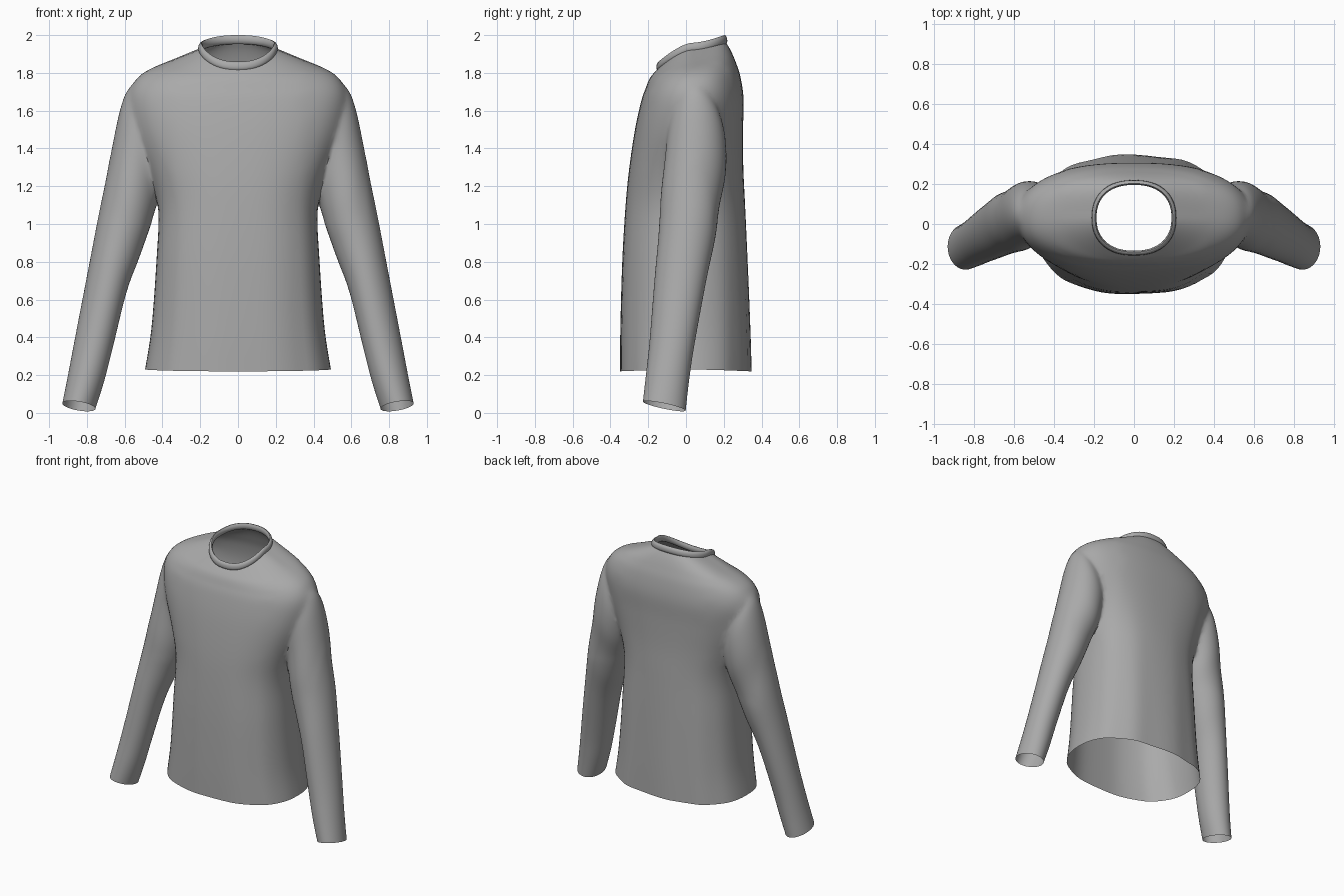
import bpy, bmesh, math

if "Cube" in bpy.data.objects:
    bpy.data.objects.remove(bpy.data.objects["Cube"])

grey = bpy.data.materials.new("grey cloth")
grey.diffuse_color = (0.4, 0.4, 0.4, 1)
grey.use_nodes = True
grey.node_tree.nodes["Principled BSDF"].inputs["Base Color"].default_value = grey.diffuse_color


def spline(rows, steps):
    """Catmull-Rom through rows of numbers."""
    out = []
    for i in range(len(rows) - 1):
        p0, p1 = rows[max(i - 1, 0)], rows[i]
        p2, p3 = rows[i + 1], rows[min(i + 2, len(rows) - 1)]
        for k in range(steps):
            t = k / steps
            out.append([0.5 * (2 * b + (c - a) * t + (2 * a - 5 * b + 4 * c - d) * t * t
                        + (3 * b - a - 3 * c + d) * t ** 3)
                        for a, b, c, d in zip(p0, p1, p2, p3)])
    return out + [list(rows[-1])]


def loft(name, rings, capped=True, closed=False):
    """Skin a list of rings; end caps are fans tagged with slot 1."""
    bm = bmesh.new()
    loops = [[bm.verts.new(p) for p in r] for r in rings]
    n = len(loops[0])
    pairs = list(zip(loops, loops[1:]))
    if closed:
        pairs.append((loops[-1], loops[0]))
    for a, b in pairs:
        for i in range(n):
            j = (i + 1) % n
            bm.faces.new((a[i], a[j], b[j], b[i]))
    if capped:
        for lp in (loops[0], loops[-1]):
            mid = bm.verts.new([sum(v.co[k] for v in lp) / n for k in range(3)])
            for i in range(n):
                bm.faces.new((lp[i], lp[(i + 1) % n], mid)).material_index = 1
    bmesh.ops.recalc_face_normals(bm, faces=bm.faces)
    me = bpy.data.meshes.new(name)
    bm.to_mesh(me)
    bm.free()
    ob = bpy.data.objects.new(name, me)
    bpy.context.collection.objects.link(ob)
    me.materials.append(grey)
    if capped:
        me.materials.append(grey)
    return ob


def power(v, e):
    return math.copysign(abs(v) ** e, v)


def body_ring(row, n=72, grow=0, lift=0):
    a, yf, yb, zf, zs, zb, ex = row
    a, yf, yb = a + grow, yf - grow, yb + grow
    pts = []
    for i in range(n):
        t = 2 * math.pi * i / n
        c, s = math.cos(t), math.sin(t)
        z = zs + ((zb if s > 0 else zf) - zs) * abs(s) ** 1.35
        # soft vertical folds that fade out toward the chest
        fold = 1 + 0.016 * math.cos(11 * t + 0.6) * max(0, 1 - z / 1.5) * (1 - 0.6 * (s < -0.8))
        pts.append((a * power(c, 2 / ex),
                    (yf + yb) / 2 + (yb - yf) / 2 * power(s, 2 / ex) * fold, z + lift))
    return pts


# Body: half width, front y, back y, front z, side z, back z, squareness
neck = (0.200, -0.146, 0.208, 1.825, 1.925, 1.966, 2.3)
body_rows = [
    (0.492, -0.350, 0.344, 0.22, 0.23, 0.22, 2.4),
    (0.458, -0.348, 0.338, 0.45, 0.45, 0.45, 2.45),
    (0.432, -0.338, 0.325, 0.80, 0.80, 0.80, 2.5),
    (0.422, -0.320, 0.312, 1.10, 1.08, 1.10, 2.5),
    (0.470, -0.300, 0.303, 1.30, 1.28, 1.30, 2.5),
    (0.545, -0.270, 0.302, 1.50, 1.48, 1.50, 2.45),
    (0.580, -0.237, 0.305, 1.65, 1.65, 1.66, 2.4),
    (0.553, -0.213, 0.288, 1.72, 1.752, 1.78, 2.3),
    (0.478, -0.195, 0.262, 1.765, 1.815, 1.86, 2.2),
    (0.345, -0.174, 0.236, 1.795, 1.866, 1.92, 2.2),
    neck]
shirt = loft("shirt", [body_ring(r) for r in spline(body_rows, 5)])

# Sleeves: outer x, outer z, inner x, inner z, centre y, half depth
sleeve_rows = [
    (0.930, 0.050, 0.755, 0.022, -0.115, 0.113),
    (0.900, 0.200, 0.708, 0.170, -0.098, 0.113),
    (0.862, 0.400, 0.662, 0.350, -0.074, 0.116),
    (0.785, 0.800, 0.590, 0.640, -0.028, 0.134),
    (0.737, 1.050, 0.520, 0.830, 0.005, 0.148),
    (0.696, 1.250, 0.460, 1.000, 0.022, 0.158),
    (0.660, 1.450, 0.420, 1.130, 0.048, 0.165),
    (0.617, 1.640, 0.390, 1.250, 0.058, 0.156),
    (0.565, 1.735, 0.350, 1.320, 0.058, 0.130),
    (0.440, 1.760, 0.300, 1.380, 0.058, 0.095)]


def sleeve_ring(row, side, n=44):
    xo, zo, xi, zi, yc, h = row
    lean = 0.05 * math.sin(math.pi * min(1, zo / 1.6))
    pts = []
    for i in range(n):
        t = 2 * math.pi * i / n
        c, s = math.cos(t), math.sin(t)
        w = (1 + c) / 2
        pts.append((side * (xi + (xo - xi) * w), yc + h * s + lean * (w - 0.5),
                    zi + (zo - zi) * w - 0.024 * s))
    return pts


for side in (-1, 1):
    sleeve = loft("sleeve_helper", [sleeve_ring(r, side) for r in spline(sleeve_rows, 5)])
    mod = shirt.modifiers.new("join", 'BOOLEAN')
    mod.operation, mod.solver, mod.object = 'UNION', 'EXACT', sleeve
    bpy.context.view_layer.objects.active = shirt
    bpy.ops.object.modifier_apply(modifier=mod.name)
    bpy.data.objects.remove(sleeve)

# Open the hem, cuffs and neck, then soften the armhole joins
bm = bmesh.new()
bm.from_mesh(shirt.data)
bmesh.ops.delete(bm, geom=[f for f in bm.faces if f.material_index == 1], context='FACES')
bmesh.ops.remove_doubles(bm, verts=bm.verts, dist=0.006)
for _ in range(6):
    soft = [v for v in bm.verts if 0.36 < abs(v.co.x) < 0.68 and v.co.z > 1.0
            and not v.is_boundary]
    bmesh.ops.smooth_vert(bm, verts=soft, factor=0.5, use_axis_x=True, use_axis_y=True,
                          use_axis_z=True)
bm.to_mesh(shirt.data)
bm.free()
shirt.data.materials.clear()
shirt.data.materials.append(grey)
for p in shirt.data.polygons:
    p.material_index = 0

# Ribbed collar band: a rounded profile swept round the neck
profile = [(0.000, -0.014), (0.008, -0.010), (0.011, 0.004), (0.009, 0.020), (0.002, 0.032),
           (-0.006, 0.034), (-0.012, 0.026), (-0.013, 0.008), (-0.009, -0.008)]
collar = loft("collar", [body_ring(neck, 72, g, l) for g, l in profile],
              capped=False, closed=True)

for ob in (shirt, collar):
    bpy.ops.object.select_all(action='DESELECT')
    ob.select_set(True)
    bpy.context.view_layer.objects.active = ob
    bpy.ops.object.shade_smooth_by_angle(angle=math.radians(60))
